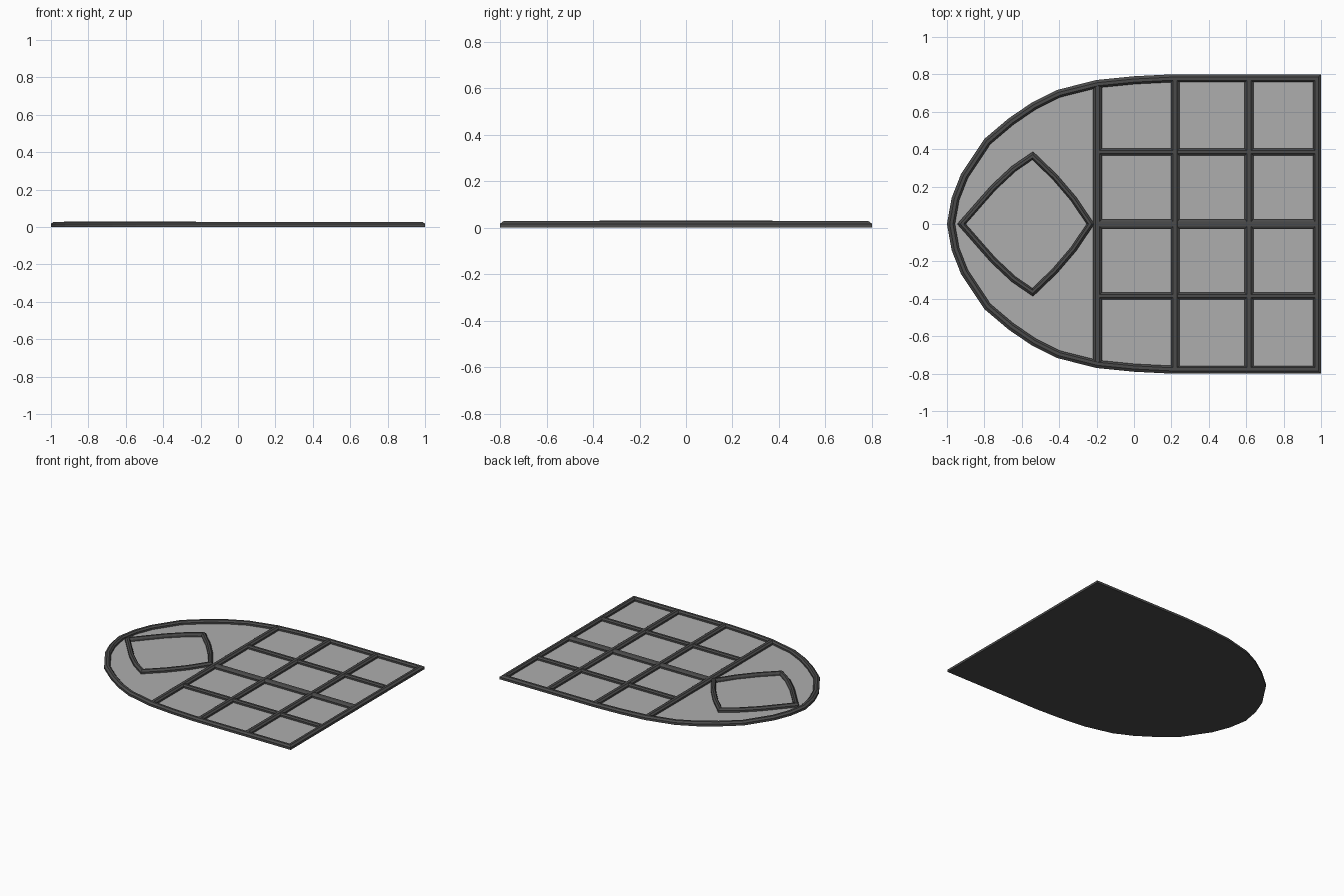
import bpy, bmesh
from mathutils import Vector

if "Cube" in bpy.data.objects:
    bpy.data.objects.remove(bpy.data.objects["Cube"])


def material(name, grey):
    m = bpy.data.materials.new(name)
    m.diffuse_color = (grey, grey, grey, 1)
    m.use_nodes = True
    m.node_tree.nodes["Principled BSDF"].inputs["Base Color"].default_value = m.diffuse_color
    return m


DARK = material("dark_frame", 0.07)
GLASS = material("pale_glass", 0.42)
TOP = 0.028


def finish(name, bm, mat):
    bmesh.ops.recalc_face_normals(bm, faces=bm.faces)
    me = bpy.data.meshes.new(name)
    bm.to_mesh(me)
    bm.free()
    me.materials.append(mat)
    ob = bpy.data.objects.new(name, me)
    bpy.context.collection.objects.link(ob)
    return ob


def inset(path, d):
    # mitred inward offset of a counter-clockwise outline
    out = []
    for i, p in enumerate(path):
        a = (p - path[i - 1]).normalized()
        b = (path[(i + 1) % len(path)] - p).normalized()
        na, nb = Vector((-a.y, a.x)), Vector((-b.y, b.x))
        out.append(p + (na + nb) * d / (1 + na.dot(nb)))
    return out


def ring(name, path, width, top):
    # closed moulding with chamfered upper edges
    profile = [(0, 0), (0, 0.017), (width * 0.35, top), (width * 0.75, top),
               (width, 0.017), (width, 0)]
    bm = bmesh.new()
    loops = [[bm.verts.new((p.x, p.y, z)) for p in inset(path, d)] for d, z in profile]
    n = len(path)
    for k, lo in enumerate(loops):
        hi = loops[(k + 1) % len(loops)]
        for i in range(n):
            j = (i + 1) % n
            bm.faces.new((lo[i], lo[j], hi[j], hi[i]))
    return finish(name, bm, DARK)


def bar(name, a, b, width, top=TOP - 0.001):
    # straight glazing bar with the same chamfered section
    a, b = Vector(a), Vector(b)
    d = (b - a).normalized()
    side = Vector((-d.y, d.x)) * width / 2
    section = [(-1, 0), (-1, 0.017), (-0.45, top), (0.45, top), (1, 0.017), (1, 0)]
    bm = bmesh.new()
    ends = [[bm.verts.new(((e + side * s).x, (e + side * s).y, z)) for s, z in section]
            for e in (a, b)]
    for i in range(6):
        j = (i + 1) % 6
        bm.faces.new((ends[0][i], ends[0][j], ends[1][j], ends[1][i]))
    for e in ends:
        bm.faces.new(e)
    return finish(name, bm, DARK)


def sheet(name, path, z, mat, flip=False):
    bm = bmesh.new()
    f = bm.faces.new([bm.verts.new((p.x, p.y, z)) for p in path])
    f.normal_update()
    me_flip = flip == (f.normal.z > 0)
    ob_me = bpy.data.meshes.new(name)
    if me_flip:
        f.normal_flip()
    bm.to_mesh(ob_me)
    bm.free()
    ob_me.materials.append(mat)
    bpy.context.collection.objects.link(bpy.data.objects.new(name, ob_me))


def mirrored(points):
    # upper half from right to left, mirrored below into a closed outline
    low = [(x, -y) for x, y in reversed(points) if y > 0]
    return [Vector(p) for p in points + low]


# arched outer frame
outline = mirrored([(1, 0.8), (0.2, 0.8), (0, 0.79), (-0.2, 0.77), (-0.41, 0.717),
                    (-0.545, 0.65), (-0.67, 0.565), (-0.80, 0.455), (-0.925, 0.267),
                    (-0.975, 0.14), (-1, 0)])
ring("outer_frame", outline, 0.042, TOP)

# curved diamond in the arch
diamond = mirrored([(-0.212, 0), (-0.31, 0.145), (-0.41, 0.262), (-0.54, 0.387),
                    (-0.655, 0.308), (-0.765, 0.205), (-0.945, 0)])
ring("diamond_frame", diamond, 0.034, TOP + 0.002)

# glazing bars
for i, (x, h) in enumerate([(-0.195, 0.75), (0.22, 0.78), (0.615, 0.78)]):
    bar(f"cross_bar_{i}", (x, -h), (x, h), 0.047)
for i, (y, w) in enumerate([(-0.385, 0.037), (0, 0.056), (0.385, 0.037)]):
    bar(f"long_bar_{i}", (-0.195, y), (0.98, y), w, TOP - 0.002)

# glass and backing
sheet("glass_pane", inset(outline, 0.02), 0.004, GLASS)
sheet("back_panel", outline, 0.0, DARK, flip=True)
